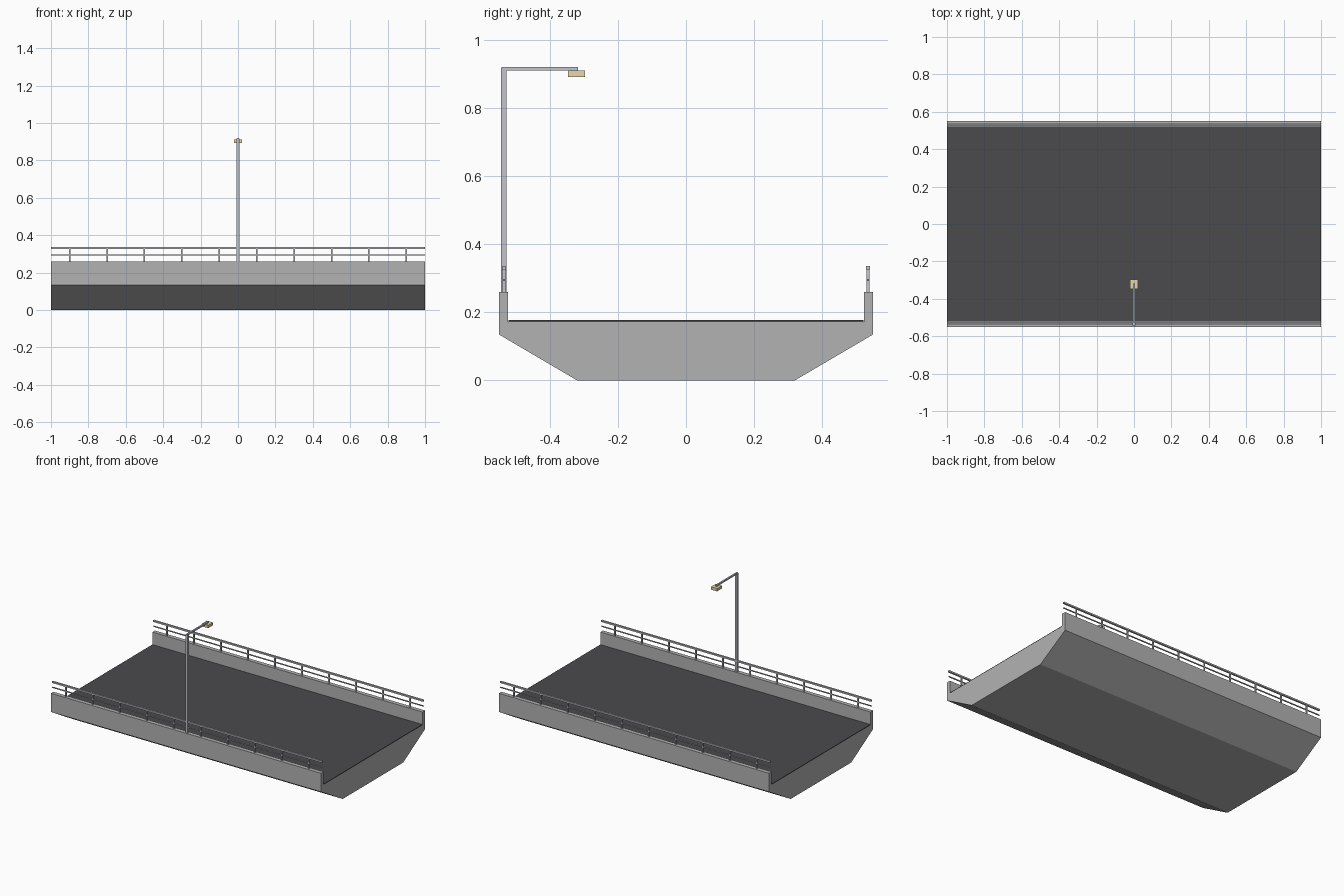
import bpy, bmesh

if "Cube" in bpy.data.objects:
    bpy.data.objects.remove(bpy.data.objects["Cube"])


def material(name, color):
    m = bpy.data.materials.new(name)
    m.diffuse_color = (*color, 1)
    m.use_nodes = True
    m.node_tree.nodes["Principled BSDF"].inputs["Base Color"].default_value = m.diffuse_color
    return m


concrete = material("concrete", (0.45, 0.45, 0.45))
asphalt = material("asphalt", (0.07, 0.07, 0.075))
steel = material("steel", (0.55, 0.56, 0.6))
glow = material("warm_lamp", (0.8, 0.68, 0.42))


def finish(name, bm, mat):
    bmesh.ops.recalc_face_normals(bm, faces=bm.faces)
    me = bpy.data.meshes.new(name)
    bm.to_mesh(me)
    bm.free()
    me.materials.append(mat)
    ob = bpy.data.objects.new(name, me)
    bpy.context.collection.objects.link(ob)
    return ob


def box(name, lo, hi, mat):
    bm = bmesh.new()
    bmesh.ops.create_cube(bm, size=1)
    for v in bm.verts:
        v.co = [lo[i] + (v.co[i] + 0.5) * (hi[i] - lo[i]) for i in range(3)]
    return finish(name, bm, mat)


# Bridge girder with parapets: half section mirrored, extruded along x
half = [(0.32, 0), (0.55, 0.135), (0.55, 0.26), (0.523, 0.26), (0.523, 0.172)]
section = half + [(-y, z) for y, z in reversed(half)]
bm = bmesh.new()
face = bm.faces.new([bm.verts.new((-1, y, z)) for y, z in section])
ext = bmesh.ops.extrude_face_region(bm, geom=[face], use_keep_orig=True)
moved = [g for g in ext["geom"] if isinstance(g, bmesh.types.BMVert)]
bmesh.ops.translate(bm, verts=moved, vec=(2, 0, 0))
finish("bridge_girder", bm, concrete)

# Road surface
box("road_surface", (-1, -0.522, 0.171), (1, 0.522, 0.177), asphalt)

# Railings on both parapets
for side, s in (("front", -1), ("back", 1)):
    y = s * 0.535
    box(f"{side}_top_rail", (-1, y - 0.006, 0.326), (1, y + 0.006, 0.336), steel)
    box(f"{side}_middle_rail", (-1, y - 0.003, 0.292), (1, y + 0.003, 0.298), steel)
    for i in range(10):
        x = -0.9 + 0.2 * i
        box(f"{side}_rail_post_{i + 1}", (x - 0.004, y - 0.004, 0.258),
            (x + 0.004, y + 0.004, 0.328), steel)

# Street lamp: pole, arm reaching over the road, lamp head
box("lamp_pole", (-0.0075, -0.5435, 0.258), (0.0075, -0.5285, 0.918), steel)
box("lamp_arm", (-0.005, -0.5425, 0.911), (0.005, -0.318, 0.921), steel)
box("lamp_head", (-0.0225, -0.347, 0.892), (0.0225, -0.297, 0.911), glow)
